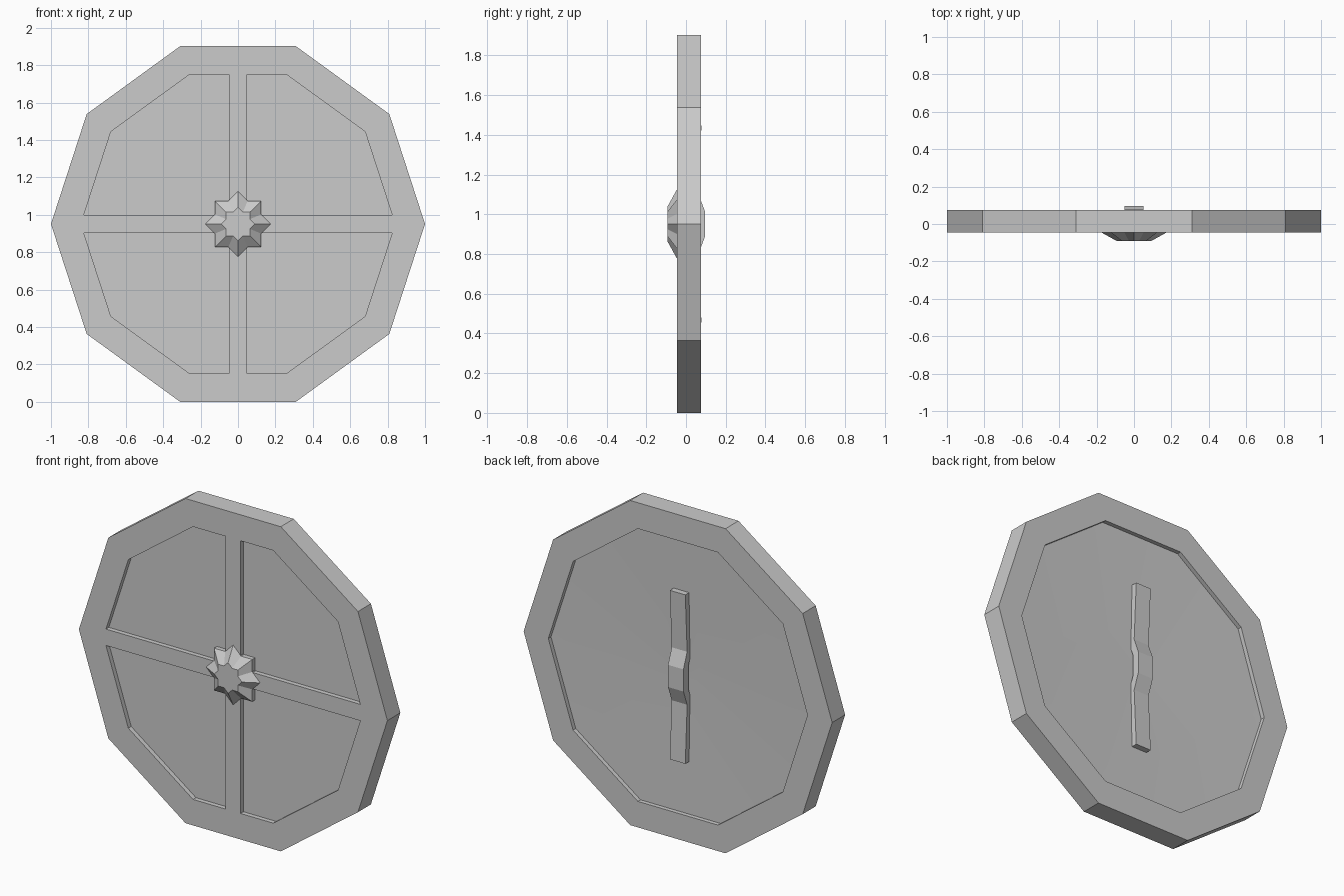
import bpy, bmesh, math

cube = bpy.data.objects.get("Cube")
if cube:
    bpy.data.objects.remove(cube)

CZ = 0.951                 # height of the shield centre
FRONT, BACK = -0.045, 0.075
FLOOR = -0.018             # front panel depth
INNER = 0.84               # inner radius of the rim
RIB = 0.048                # half width of the cross ribs

grey = bpy.data.materials.new("plain_grey")
grey.use_nodes = True
colour = (0.6, 0.6, 0.6, 1)
grey.diffuse_color = colour
grey.node_tree.nodes["Principled BSDF"].inputs["Base Color"].default_value = colour


def decagon(r):
    return [(r * math.cos(math.tau * i / 10), r * math.sin(math.tau * i / 10))
            for i in range(10)]


def loft(name, loops, cap=True, closed=False):
    """Bridge (outline, y) loops into one mesh, with capped ends or joined into a ring."""
    bm = bmesh.new()
    rings = [[bm.verts.new((x, y, z + CZ)) for x, z in pts] for pts, y in loops]
    pairs = list(zip(rings, rings[1:]))
    if closed:
        pairs.append((rings[-1], rings[0]))
    for a, b in pairs:
        for i in range(len(a)):
            j = (i + 1) % len(a)
            bm.faces.new((a[i], a[j], b[j], b[i]))
    if cap:
        bm.faces.new(rings[0])
        bm.faces.new(rings[-1])
    bmesh.ops.recalc_face_normals(bm, faces=bm.faces)
    mesh = bpy.data.meshes.new(name)
    bm.to_mesh(mesh)
    bm.free()
    mesh.materials.append(grey)
    obj = bpy.data.objects.new(name, mesh)
    bpy.context.collection.objects.link(obj)
    return obj


# Ten-sided rim
loft("rim", [(decagon(1), FRONT), (decagon(1), BACK),
             (decagon(INNER), BACK), (decagon(INNER), FRONT)], cap=False, closed=True)

# Recessed panel: flat in front, slightly dished behind
panel = loft("panel", [(decagon(INNER), FLOOR), (decagon(INNER), 0.05),
                       (decagon(0.02), 0.032)])
for face in panel.data.polygons:
    face.use_smooth = face.center.y > 0.03 and face.normal.y > 0.5

# Cross of ribs dividing the front into four panels
side = INNER - RIB * math.tan(math.radians(18))
top = INNER * math.cos(math.radians(18))
quarter = [(INNER, 0), (side, RIB), (RIB, RIB), (RIB, top)]
upper = quarter + [(-x, z) for x, z in reversed(quarter)]
cross = upper + [(x, -z) for x, z in reversed(upper[1:-1])]
loft("cross_ribs", [(cross, FRONT), (cross, FLOOR + 0.005)])


# Eight-pointed star boss
def star(r):
    pts = []
    for i in range(16):
        k = r if i % 2 == 0 else r * 0.765
        a = math.tau * i / 16
        pts.append((k * math.cos(a), k * math.sin(a)))
    return pts


loft("star_boss", [(star(0.175), FLOOR + 0.005), (star(0.175), FRONT), (star(0.09), -0.092)])

# Bent hand grip behind
half = [(0.495, 0.078), (0.155, 0.061), (0.065, 0.095)]
line = half + [(-z, y) for z, y in reversed(half)]
bm = bmesh.new()
rows = [[bm.verts.new((x, y - d, z + CZ)) for x, d in
         ((-0.05, 0), (0.05, 0), (0.05, 0.045), (-0.05, 0.045))] for z, y in line]
for a, b in zip(rows, rows[1:]):
    for i in range(4):
        bm.faces.new((a[i], a[(i + 1) % 4], b[(i + 1) % 4], b[i]))
bm.faces.new(rows[0])
bm.faces.new(rows[-1])
bmesh.ops.recalc_face_normals(bm, faces=bm.faces)
grip_mesh = bpy.data.meshes.new("hand_grip")
bm.to_mesh(grip_mesh)
bm.free()
grip_mesh.materials.append(grey)
bpy.context.collection.objects.link(bpy.data.objects.new("hand_grip", grip_mesh))
